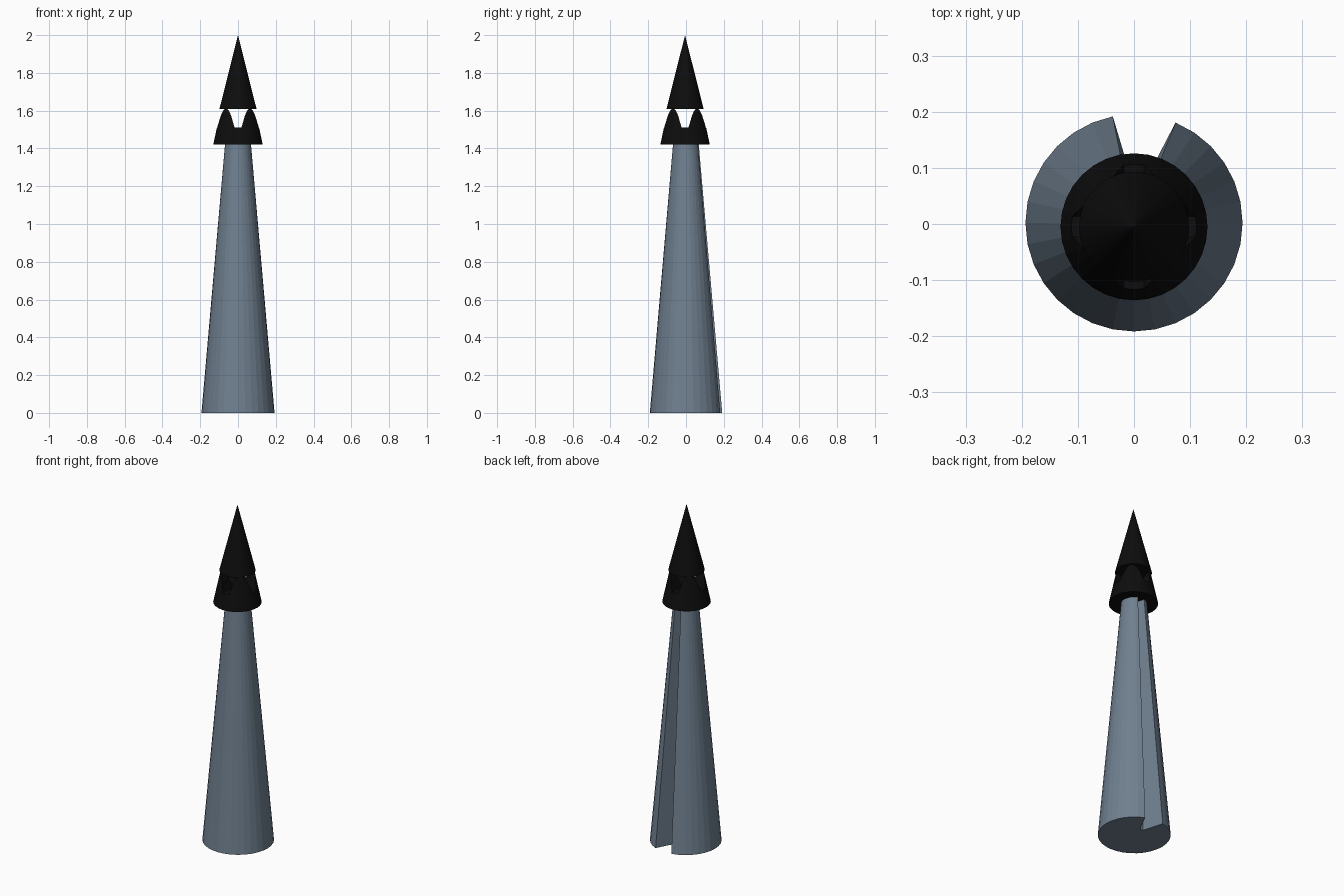
import bpy, bmesh, math

if "Cube" in bpy.data.objects:
    bpy.data.objects.remove(bpy.data.objects["Cube"])

SIDES = 32
CAP_Y = -0.005


def material(name, rgb):
    m = bpy.data.materials.new(name)
    m.diffuse_color = (*rgb, 1)
    m.use_nodes = True
    m.node_tree.nodes["Principled BSDF"].inputs["Base Color"].default_value = m.diffuse_color
    return m


def make(name, bm, mat=None):
    bmesh.ops.recalc_face_normals(bm, faces=bm.faces)
    me = bpy.data.meshes.new(name)
    bm.to_mesh(me)
    bm.free()
    ob = bpy.data.objects.new(name, me)
    bpy.context.collection.objects.link(ob)
    if mat:
        me.materials.append(mat)
    return ob


def loft(name, rings, mat=None):
    """Join two matching closed rings and cap both ends."""
    bm = bmesh.new()
    lo, hi = [[bm.verts.new(p) for p in r] for r in rings]
    n = len(lo)
    for i in range(n):
        j = (i + 1) % n
        bm.faces.new((lo[i], lo[j], hi[j], hi[i]))
    bm.faces.new(lo[::-1])
    bm.faces.new(hi)
    return make(name, bm, mat)


def ring(r, z, y=0.0, notch=False):
    pts = []
    for i in range(SIDES):
        a = 2 * math.pi * i / SIDES
        p = (r * math.cos(a), r * math.sin(a))
        # two rear points are pulled inward to form the slot
        if notch and i in (7, 8):
            p = ((0.09 if i == 7 else -0.01) * r, 0.36 * r)
        pts.append((p[0], p[1] + y, z))
    return pts


slate = material("slate", (0.162, 0.216, 0.279))
black = material("black", (0.004, 0.004, 0.004))

# Tapered shaft with a slot running up the back
loft("shaft", [ring(0.1935, 0, 0.002, True), ring(0.068, 1.43, 0, True)], slate)

# Belfry skirt, cut both ways to leave four rounded peaks
skirt = loft("belfry_skirt", [ring(0.131, 1.42, CAP_Y), ring(0.090, 1.612, CAP_Y)], black)
half = [(0.018, 1.51), (0.027, 1.54), (0.036, 1.572), (0.045, 1.594),
        (0.053, 1.606), (0.0615, 1.611), (0.0615, 1.7)]
profile = half + [(-x, z) for x, z in reversed(half)]
for axis in "xy":
    if axis == "y":
        rings = [[(u, d + CAP_Y, z) for u, z in profile] for d in (-0.3, 0.3)]
    else:
        rings = [[(d, u + CAP_Y, z) for u, z in profile] for d in (-0.3, 0.3)]
    cutter = loft("opening_cutter_" + axis, rings)
    cutter.hide_render = True
    cutter.hide_viewport = True
    cutter.display_type = 'WIRE'
    mod = skirt.modifiers.new("opening_" + axis, 'BOOLEAN')
    mod.operation = 'DIFFERENCE'
    mod.solver = 'EXACT'
    mod.object = cutter

# Pointed spire roof
bm = bmesh.new()
bmesh.ops.create_cone(bm, cap_ends=True, segments=SIDES, radius1=0.098, radius2=0, depth=0.39)
roof = make("spire_roof", bm, black)
roof.location = (0, CAP_Y, 1.805)
